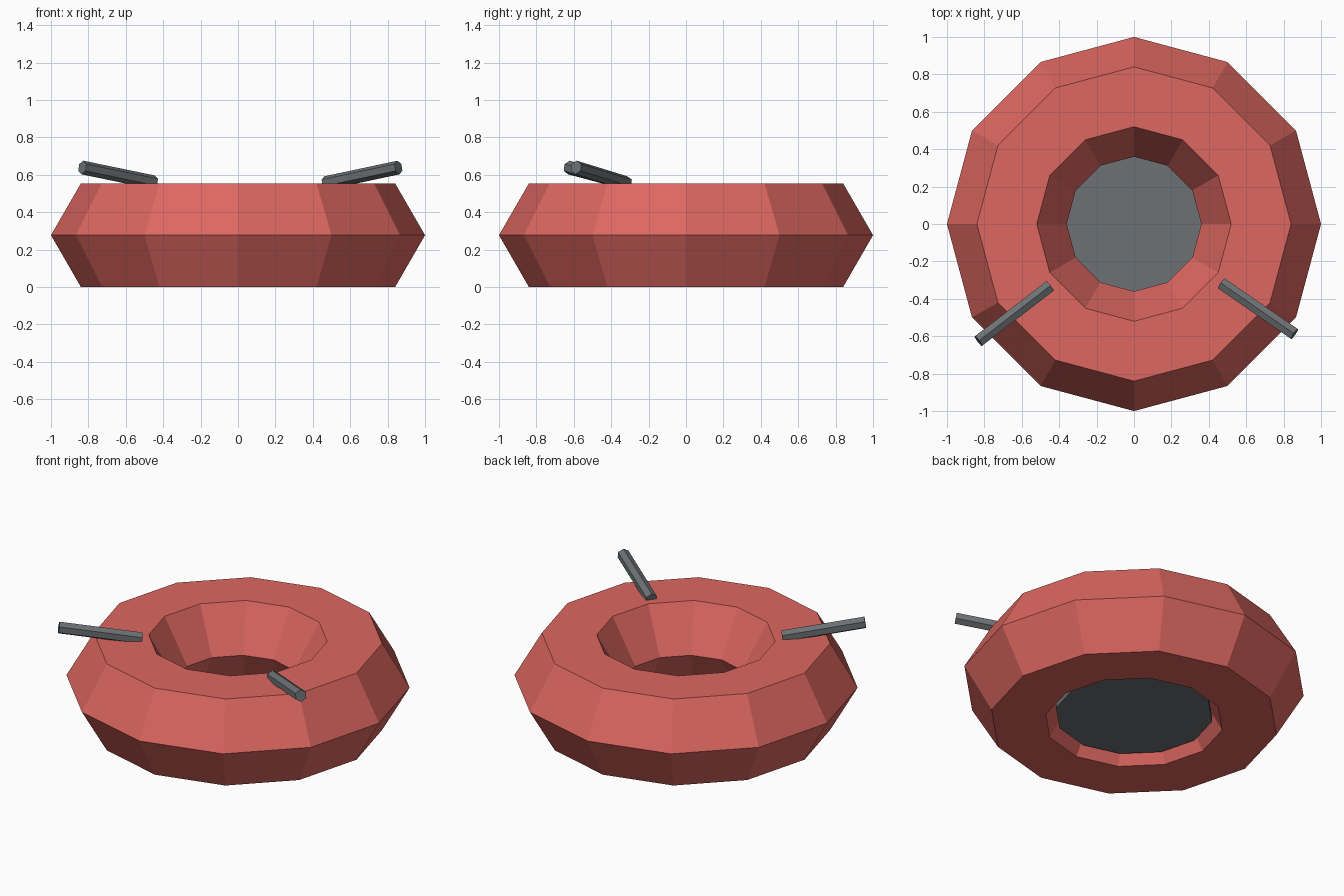
import bpy
from mathutils import Vector

cube = bpy.data.objects.get("Cube")
if cube:
    bpy.data.objects.remove(cube, do_unlink=True)


def make_material(name, colour):
    mat = bpy.data.materials.new(name)
    mat.use_nodes = True
    mat.diffuse_color = (*colour, 1)
    mat.node_tree.nodes["Principled BSDF"].inputs["Base Color"].default_value = (*colour, 1)
    return mat


red = make_material("soft red", (0.72, 0.135, 0.117))
grey = make_material("slate grey", (0.153, 0.165, 0.174))


def finish(name, mat):
    obj = bpy.context.object
    obj.name = name
    obj.data.materials.append(mat)
    return obj


def bar(name, start, end, radius=0.037):
    """Six-sided rod between two points, with one edge facing up."""
    a, b = Vector(start), Vector(end)
    bpy.ops.mesh.primitive_cylinder_add(vertices=6, radius=radius, depth=(b - a).length,
                                        location=(a + b) / 2)
    obj = finish(name, grey)
    # local y is kept upright so that a ridge runs along the top
    obj.rotation_euler = (b - a).to_track_quat('Z', 'Y').to_euler()


# Faceted ring: six-sided section swept round twelve segments
RING, TUBE = 0.68, 0.32
HALF_HEIGHT = TUBE * 0.866
bpy.ops.mesh.primitive_torus_add(major_radius=RING, minor_radius=TUBE,
                                 major_segments=12, minor_segments=6,
                                 location=(0, 0, HALF_HEIGHT))
finish("ring", red)

# Thin floor disc low in the hole
bpy.ops.mesh.primitive_cylinder_add(vertices=12, radius=0.46, depth=0.035,
                                    location=(0, 0, 0.068))
finish("floor_disc", grey)

# Two rods resting on the front of the ring, rising outwards
bar("left_rod", (0.468, -0.318, 0.556), (0.858, -0.588, 0.639))
bar("right_rod", (-0.45, -0.332, 0.56), (-0.832, -0.626, 0.639))
